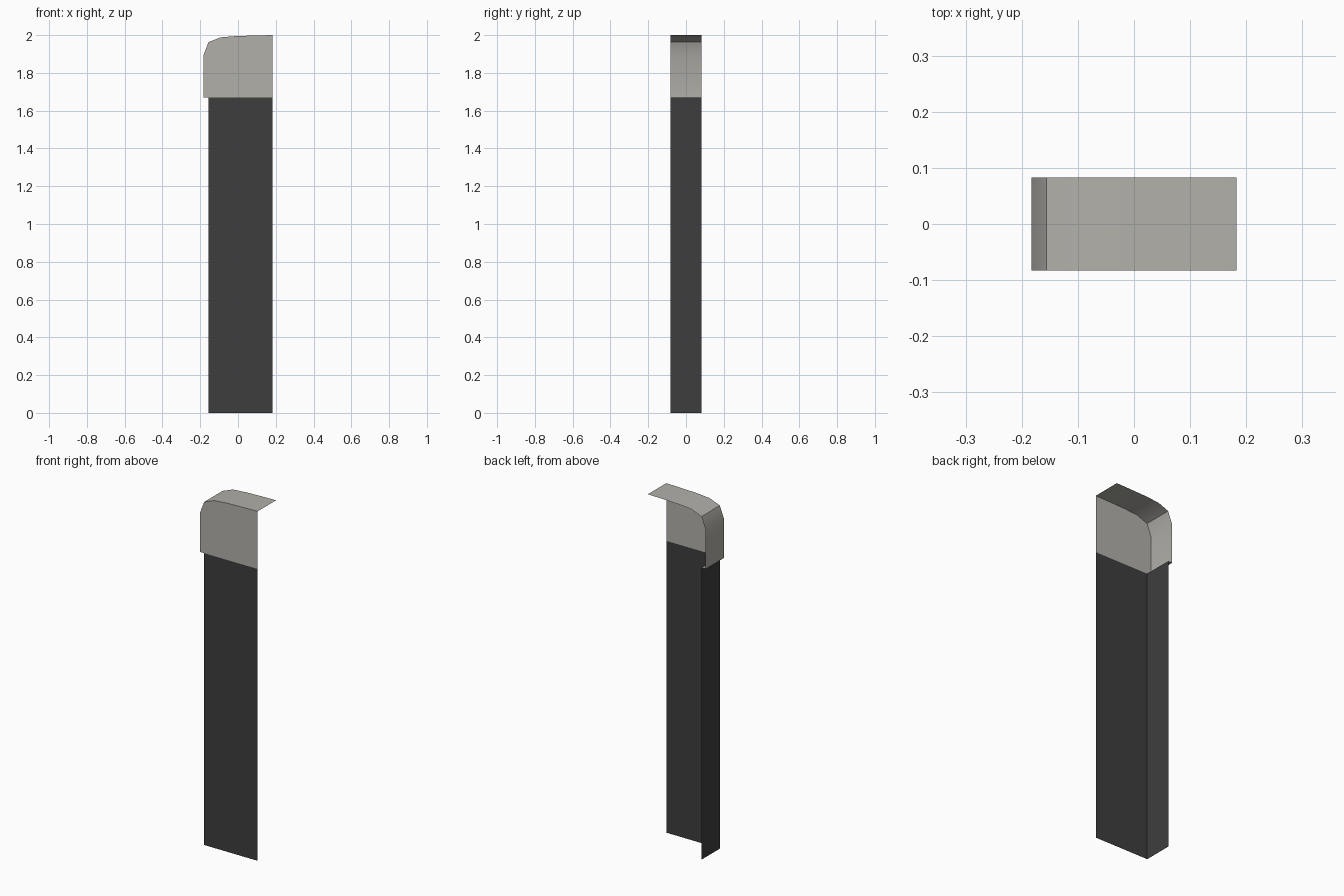
import bpy
import bmesh

cube = bpy.data.objects.get("Cube")
if cube:
    bpy.data.objects.remove(cube)

FRONT, BACK = -0.083, 0.083
RIGHT = 0.183
STEP_Z = 1.67


def make_material(name, color):
    mat = bpy.data.materials.new(name)
    mat.use_nodes = True
    mat.diffuse_color = color
    mat.node_tree.nodes["Principled BSDF"].inputs["Base Color"].default_value = color
    return mat


def open_shell(name, outline, wall_count, mat):
    """Front panel from an (x, z) outline, with its first edges swept to the back."""
    bm = bmesh.new()
    front = [bm.verts.new((x, FRONT, z)) for x, z in outline]
    back = [bm.verts.new((x, BACK, z)) for x, z in outline[:wall_count + 1]]
    panel = bm.faces.new(front)
    for i in range(wall_count):
        bm.faces.new((front[i], front[i + 1], back[i + 1], back[i]))
    # Consistent winding, with the front panel facing forward
    bmesh.ops.recalc_face_normals(bm, faces=bm.faces[:])
    bm.normal_update()
    if panel.normal.y > 0:
        bmesh.ops.reverse_faces(bm, faces=bm.faces[:])
    mesh = bpy.data.meshes.new(name)
    bm.to_mesh(mesh)
    bm.free()
    mesh.materials.append(mat)
    obj = bpy.data.objects.new(name, mesh)
    bpy.context.collection.objects.link(obj)
    return obj


charcoal = make_material("charcoal", (0.048, 0.048, 0.048, 1))
warm_grey = make_material("warm_grey", (0.445, 0.434, 0.402, 1))

# Tall post: front panel and one side wall, open behind and beneath
post_x = -0.157
open_shell("post", [(post_x, 0), (post_x, STEP_Z), (RIGHT, STEP_Z), (RIGHT, 0)],
           1, charcoal)

# Rounded cap: small overhang, outer wall, curved shoulder and roof
cap = open_shell("cap", [(post_x, STEP_Z), (-RIGHT, STEP_Z), (-RIGHT, 1.893),
                         (-0.156, 1.963), (-0.092, 1.988), (-0.01, 1.995),
                         (0.09, 1.998), (RIGHT, 2.0), (RIGHT, STEP_Z)],
                 7, warm_grey)

# Soft shading along the shoulder, hard creases elsewhere
bpy.ops.object.select_all(action='DESELECT')
cap.select_set(True)
bpy.context.view_layer.objects.active = cap
bpy.ops.object.shade_smooth_by_angle(angle=0.52)
